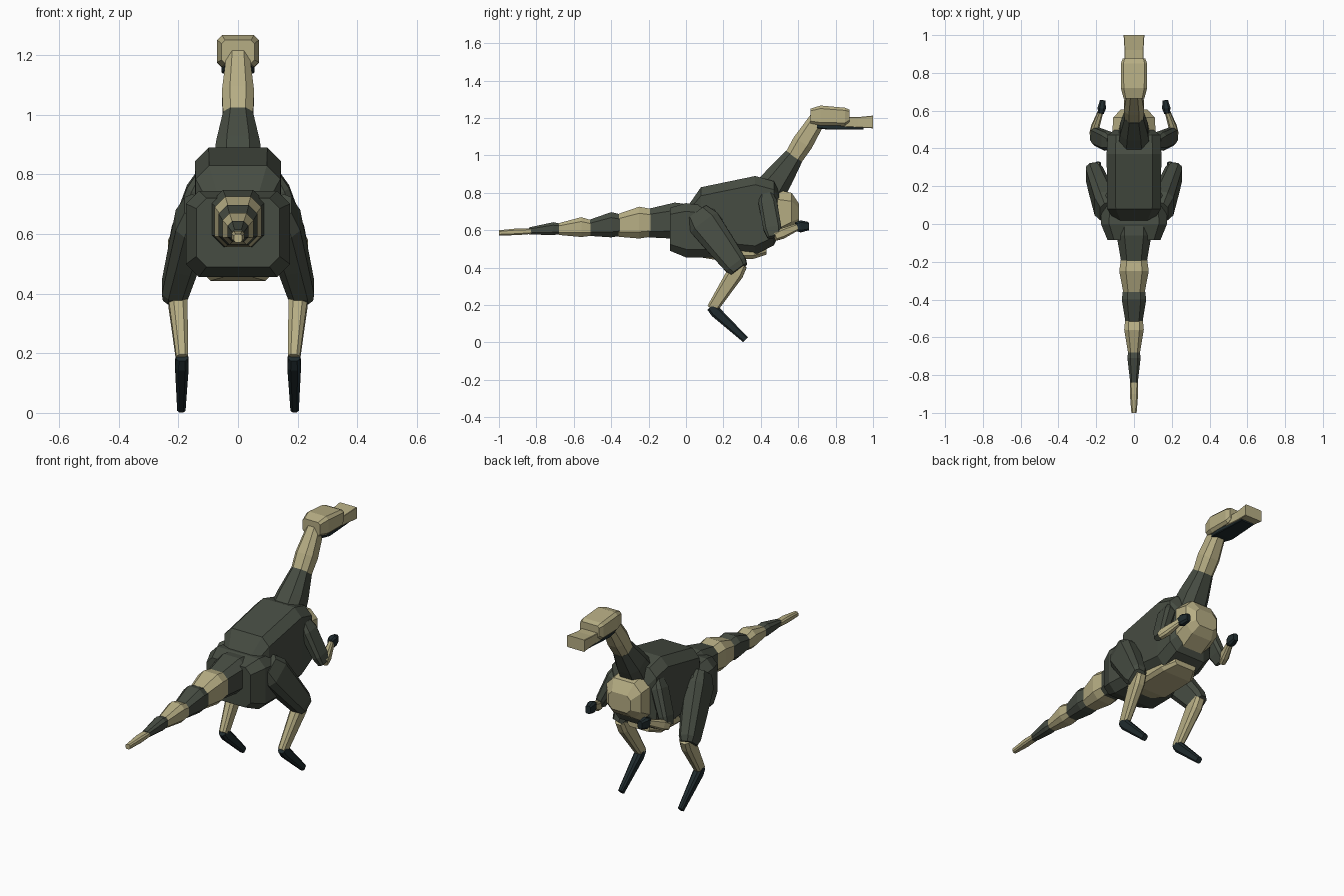
import bpy
import bmesh
from mathutils import Vector

default_cube = bpy.data.objects.get("Cube")
if default_cube:
    bpy.data.objects.remove(default_cube)


def make_material(name, colour):
    material = bpy.data.materials.new(name)
    material.use_nodes = True
    material.diffuse_color = (*colour, 1)
    material.node_tree.nodes["Principled BSDF"].inputs["Base Color"].default_value = (*colour, 1)
    return material


tan = make_material("tan hide", (.47, .42, .23))
dark = make_material("dark green hide", (.062, .073, .055))
claw = make_material("black claw", (.014, .024, .027))


def bevelled_ring(centre, side, up, width, height, bevel):
    """Corners of a rectangle with its corners cut off."""
    cut = bevel * min(width, height)
    outline = []
    for sx, sy in ((1, 1), (-1, 1), (-1, -1), (1, -1)):
        long_way = (sx * (width - cut), sy * height)
        short_way = (sx * width, sy * (height - cut))
        outline += [short_way, long_way] if sx == sy else [long_way, short_way]
    return [centre + side * u + up * v for u, v in outline]


def skin_rings(name, rings, material):
    """Join successive rings with quads and close both ends."""
    bm = bmesh.new()
    loops = [[bm.verts.new(point) for point in ring] for ring in rings]
    for first, second in zip(loops, loops[1:]):
        count = len(first)
        for i in range(count):
            j = (i + 1) % count
            bm.faces.new((first[i], first[j], second[j], second[i]))
    bm.faces.new(loops[0])
    bm.faces.new(loops[-1])
    bmesh.ops.recalc_face_normals(bm, faces=bm.faces[:])
    mesh = bpy.data.meshes.new(name)
    bm.to_mesh(mesh)
    bm.free()
    mesh.materials.append(material)
    obj = bpy.data.objects.new(name, mesh)
    bpy.context.collection.objects.link(obj)
    return obj


def body_part(name, material, sections, bevel=.45):
    """Upright sections given as (y, bottom, top, half width)."""
    rings = []
    for y, low, high, width in sections:
        centre = Vector((0, y, (low + high) / 2))
        rings.append(bevelled_ring(centre, Vector((1, 0, 0)), Vector((0, 0, 1)),
                                   width, (high - low) / 2, bevel))
    return skin_rings(name, rings, material)


def limb(name, material, start, end, sections, bevel=.5):
    """Sections (fraction, half width, half depth) square to a straight bone."""
    start, end = Vector(start), Vector(end)
    direction = (end - start).normalized()
    side = Vector((1, 0, 0))
    side = (side - direction * side.dot(direction)).normalized()
    depth = direction.cross(side)
    rings = [bevelled_ring(start.lerp(end, t), side, depth, width, thick, bevel)
             for t, width, thick in sections]
    return skin_rings(name, rings, material)


# Tail: overlapping bulged segments in alternating colours
tail_segments = [
    ((-1, .572, .6, .014), (-.9, .574, .61, .022), (-.83, .58, .61, .022)),
    ((-.84, .578, .615, .02), (-.71, .574, .643, .035), (-.67, .58, .635, .03)),
    ((-.68, .575, .638, .032), (-.56, .564, .67, .052), (-.51, .57, .655, .047)),
    ((-.52, .57, .655, .045), (-.4, .562, .697, .065), (-.35, .57, .685, .058)),
    ((-.36, .565, .688, .057), (-.25, .556, .726, .078), (-.19, .565, .715, .07)),
    ((-.2, .562, .715, .068), (-.06, .555, .748, .092), (0, .56, .74, .09)),
]
for number, segment in enumerate(tail_segments):
    body_part(f"tail_segment_{number}", dark if number % 2 else tan, segment)

# Trunk
body_part("hips", dark, [(-.085, .49, .72, .14), (0, .455, .745, .175),
                         (.15, .455, .725, .17), (.22, .48, .67, .13)], .3)
body_part("torso", dark, [(0, .55, .715, .09), (.08, .5, .83, .142),
                          (.37, .47, .89, .145), (.47, .52, .862, .14),
                          (.5, .58, .8, .1)], .32)
body_part("chest", tan, [(.38, .56, .8, .1), (.48, .55, .818, .115),
                         (.565, .6, .8, .11), (.605, .64, .74, .07)])
body_part("belly", tan, [(.08, .455, .5, .06), (.15, .443, .52, .11),
                         (.36, .447, .53, .11), (.43, .47, .53, .07)])

# Neck
limb("lower_neck", dark, (0, .44, .8), (0, .578, .995),
     [(0, .083, .09), (.45, .074, .075), (1, .05, .052)])
limb("upper_neck", tan, (0, .572, .985), (0, .72, 1.22),
     [(0, .05, .05), (.35, .054, .056), (1, .035, .042)])

# Head
body_part("skull", tan, [(.665, 1.172, 1.25, .055), (.72, 1.16, 1.267, .07),
                         (.85, 1.16, 1.255, .07), (.875, 1.18, 1.245, .06)], .3)
body_part("snout", tan, [(.83, 1.155, 1.205, .052), (.92, 1.15, 1.205, .05),
                         (1, 1.145, 1.213, .055)], .08)
body_part("lower_jaw", claw, [(.7, 1.145, 1.185, .045), (.76, 1.138, 1.18, .055),
                              (.95, 1.14, 1.16, .042)], .2)

# Arms and legs on both sides
for side_name, s in (("left", 1), ("right", -1)):
    limb(f"{side_name}_thigh", dark, (s * .135, .06, .69), (s * .218, .285, .39),
         [(0, .045, .065), (.18, .06, .088), (.6, .052, .075), (.92, .045, .063),
          (1, .035, .05)])
    limb(f"{side_name}_shin", tan, (s * .205, .295, .42), (s * .187, .14, .18),
         [(0, .03, .035), (.2, .032, .045), (1, .02, .03)])
    limb(f"{side_name}_foot", claw, (s * .188, .13, .19), (s * .19, .318, .015),
         [(0, .02, .022), (.15, .023, .03), (1, .014, .018)])
    limb(f"{side_name}_upper_arm", dark, (s * .12, .43, .79), (s * .215, .47, .565),
         [(0, .025, .035), (.2, .035, .05), (.8, .028, .048), (1, .018, .035)])
    limb(f"{side_name}_forearm", tan, (s * .218, .475, .565), (s * .175, .6, .62),
         [(0, .018, .022), (.3, .021, .028), (1, .013, .018)])
    limb(f"{side_name}_hand", claw, (s * .175, .585, .62), (s * .165, .655, .622),
         [(0, .015, .022), (.4, .022, .032), (1, .015, .022)])
